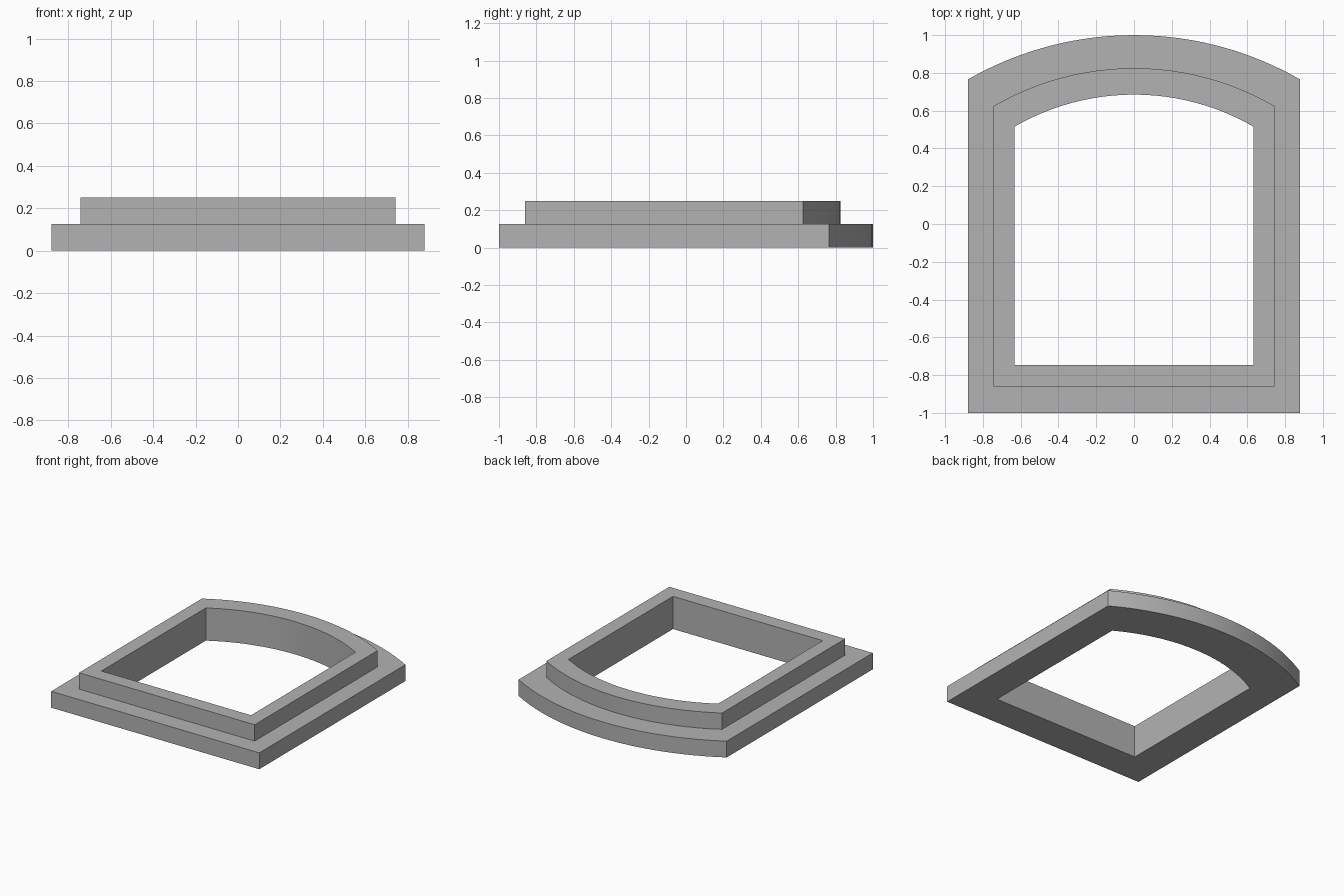
import bpy, bmesh, math

cube = bpy.data.objects.get("Cube")
if cube:
    bpy.data.objects.remove(cube, do_unlink=True)

ARC_STEPS = 24


def arched_outline(half_width, bottom, spring, crown):
    """Rectangle whose back edge is a shallow circular arc."""
    rise = crown - spring
    radius = (half_width ** 2 + rise ** 2) / (2 * rise)
    sweep = math.asin(half_width / radius)
    points = [(-half_width, bottom), (half_width, bottom)]
    for i in range(ARC_STEPS + 1):
        a = sweep * (1 - 2 * i / ARC_STEPS)
        points.append((radius * math.sin(a), crown - radius + radius * math.cos(a)))
    return points


# Outlines of the base flange, raised rim and opening
flange = arched_outline(0.88, -1.0, 0.765, 1.0)
rim = arched_outline(0.743, -0.86, 0.625, 0.825)
opening = arched_outline(0.633, -0.747, 0.515, 0.685)

# Stepped section lofted around the frame
section = [(flange, 0), (flange, 0.125), (rim, 0.125),
           (rim, 0.25), (opening, 0.25), (opening, 0)]
bm = bmesh.new()
rings = [[bm.verts.new((x, y, z)) for x, y in outline] for outline, z in section]
for k, lower in enumerate(rings):
    upper = rings[(k + 1) % len(rings)]
    for i in range(len(lower)):
        j = (i + 1) % len(lower)
        bm.faces.new((lower[i], lower[j], upper[j], upper[i]))
bmesh.ops.recalc_face_normals(bm, faces=bm.faces)
mesh = bpy.data.meshes.new("arched_window_frame")
bm.to_mesh(mesh)
bm.free()

# Plain grey finish
grey = bpy.data.materials.new("grey")
grey.use_nodes = True
colour = (0.45, 0.45, 0.45, 1)
grey.diffuse_color = colour
grey.node_tree.nodes["Principled BSDF"].inputs["Base Color"].default_value = colour
mesh.materials.append(grey)

frame = bpy.data.objects.new("arched_window_frame", mesh)
bpy.context.collection.objects.link(frame)
bpy.context.view_layer.objects.active = frame
frame.select_set(True)
bpy.ops.object.shade_smooth_by_angle(angle=math.radians(30))
